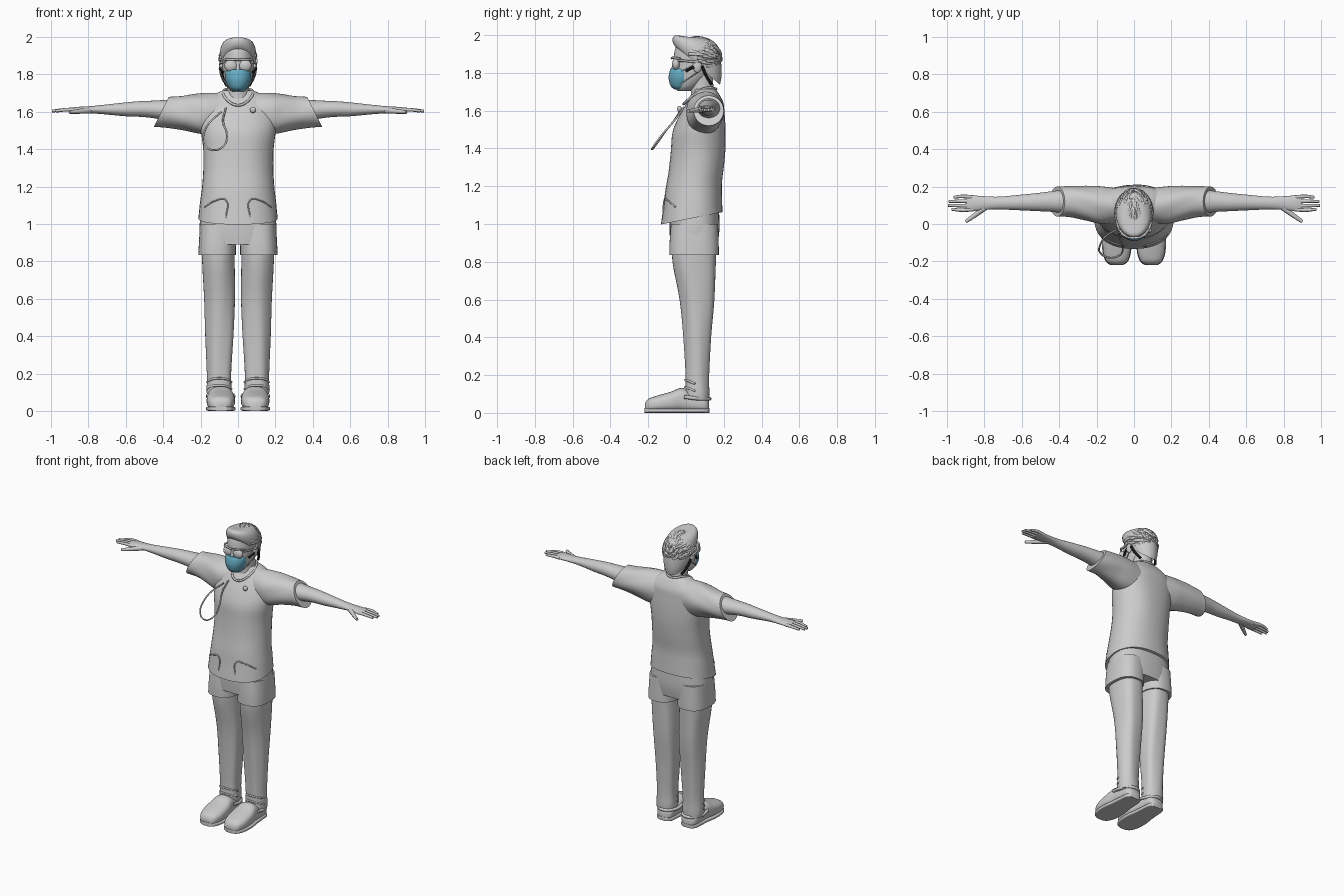
import bpy, bmesh, math, random
from mathutils import Vector

random.seed(4)
if "Cube" in bpy.data.objects:
    bpy.data.objects.remove(bpy.data.objects["Cube"])


def material(name, rgb):
    m = bpy.data.materials.new(name)
    m.use_nodes = True
    m.diffuse_color = (*rgb, 1)
    m.node_tree.nodes["Principled BSDF"].inputs["Base Color"].default_value = (*rgb, 1)
    return m


GREY = material("plain_grey", (0.6, 0.6, 0.6))
BLUE = material("mask_blue", (0.13, 0.42, 0.56))
BLACK = material("black", (0.01, 0.01, 0.01))


def finish(ob, mat):
    ob.data.materials.clear()
    ob.data.materials.append(mat)
    bpy.ops.object.select_all(action="DESELECT")
    ob.select_set(True)
    bpy.context.view_layer.objects.active = ob
    bpy.ops.object.shade_smooth_by_angle(angle=math.radians(50))
    return ob


def smooth_rows(rows, steps=4):
    """Catmull-Rom through rows of numbers."""
    out = []
    for i in range(len(rows) - 1):
        a, b = rows[max(i - 1, 0)], rows[i]
        c, d = rows[i + 1], rows[min(i + 2, len(rows) - 1)]
        for s in range(steps):
            t = s / steps
            out.append([0.5 * (2 * q + (r - p) * t + (2 * p - 5 * q + 4 * r - w) * t * t
                               + (3 * q - p - 3 * r + w) * t ** 3)
                        for p, q, r, w in zip(a, b, c, d)])
    return out + [list(rows[-1])]


def loft(name, axis, rows, mat=GREY, side=1, power=2.0, shear=(0, 0), folds=0.0, n=40):
    """Rows: position on axis, centre u, centre v, radius u, radius v.
    Shear tilts the first and last rings along the axis."""
    bm = bmesh.new()
    rings = []
    rows = smooth_rows(rows)
    for k, (p, cu, cv, ru, rv) in enumerate(rows):
        f = k / (len(rows) - 1)
        tilt = shear[0] * (1 - f) + shear[1] * f
        ring = []
        for i in range(n):
            a = math.tau * i / n
            c, s = math.cos(a), math.sin(a)
            w = 1 + folds * math.sin(5 * a + 4 * f) * math.sin(math.pi * f)
            u = math.copysign(abs(c) ** (2 / power), c) * ru * w
            v = math.copysign(abs(s) ** (2 / power), s) * rv * w
            q = p + tilt * v
            co = {"x": (q, cu + u, cv + v), "y": (cu + u, q, cv + v),
                  "z": (cu + u, cv + v, q)}[axis]
            ring.append(bm.verts.new((co[0] * side, co[1], co[2])))
        rings.append(ring)
    for r0, r1 in zip(rings, rings[1:]):
        for i in range(n):
            j = (i + 1) % n
            bm.faces.new((r0[i], r0[j], r1[j], r1[i]))
    bm.faces.new(rings[0])
    bm.faces.new(rings[-1])
    bmesh.ops.recalc_face_normals(bm, faces=bm.faces)
    me = bpy.data.meshes.new(name)
    bm.to_mesh(me)
    bm.free()
    ob = bpy.data.objects.new(name, me)
    bpy.context.collection.objects.link(ob)
    return finish(ob, mat)


def tubes(name, paths, radius, mat=GREY, side=1, taper=1.0, closed=False):
    """Round tubes along smooth paths, turned into one mesh."""
    cu = bpy.data.curves.new(name, "CURVE")
    cu.dimensions = "3D"
    cu.bevel_depth, cu.bevel_resolution, cu.resolution_u = radius, 2, 5
    cu.use_fill_caps = True
    for path in paths:
        sp = cu.splines.new("BEZIER")
        sp.bezier_points.add(len(path) - 1)
        sp.use_cyclic_u = closed
        for i, (b, co) in enumerate(zip(sp.bezier_points, path)):
            b.co = (co[0] * side, co[1], co[2])
            b.handle_left_type = b.handle_right_type = "AUTO"
            b.radius = 1 + (taper - 1) * i / (len(path) - 1)
    ob = bpy.data.objects.new(name, cu)
    bpy.context.collection.objects.link(ob)
    bpy.ops.object.select_all(action="DESELECT")
    ob.select_set(True)
    bpy.context.view_layer.objects.active = ob
    bpy.ops.object.convert(target="MESH")
    return finish(bpy.context.object, mat)


def ball(name, co, size, mat=GREY):
    bpy.ops.mesh.primitive_uv_sphere_add(segments=24, ring_count=14, location=co)
    ob = bpy.context.object
    ob.name, ob.scale = name, size
    return finish(ob, mat)


# Torso clothing
loft("shirt", "z", [
    (1.03, 0, .03, .212, .163), (1.12, 0, .035, .203, .155), (1.2, 0, .04, .193, .15),
    (1.3, 0, .055, .187, .147), (1.4, 0, .065, .188, .145), (1.5, 0, .07, .2, .14),
    (1.58, 0, .085, .2, .12), (1.64, 0, .1, .185, .098), (1.69, 0, .105, .13, .068),
    (1.715, 0, .1, .08, .055)], power=2.3, shear=(.2, 0), folds=.012)
loft("shorts_top", "z", [(.89, 0, .042, .2, .125), (.97, 0, .045, .207, .132),
                         (1.08, 0, .045, .196, .13)], power=2.5)
tubes("collar", [[(0, .16, 1.715), (.075, .09, 1.715), (.06, .02, 1.665), (0, -.012, 1.635),
                  (-.06, .02, 1.665), (-.075, .09, 1.715)]], .007, closed=True)
ball("badge", (.08, -.035, 1.61), (.016, .012, .016))

# Head
loft("neck", "z", [(1.6, 0, .09, .075, .07), (1.72, 0, .085, .06, .06),
                   (1.82, 0, .075, .062, .07)])
loft("head", "z", [
    (1.705, 0, -.01, .03, .035), (1.73, 0, .005, .055, .065), (1.78, 0, .03, .075, .095),
    (1.84, 0, .05, .083, .115), (1.9, 0, .055, .085, .118), (1.95, 0, .058, .075, .105),
    (1.98, 0, .06, .04, .06)])
loft("hair_cap", "z", [
    (1.835, 0, .065, .084, .115), (1.87, 0, .06, .094, .128), (1.92, 0, .058, .096, .128),
    (1.96, 0, .058, .083, .112), (1.982, 0, .06, .055, .075), (1.988, 0, .06, .02, .03)],
    shear=(-.85, 0))
locks = []
while len(locks) < 190:
    d = Vector((random.uniform(-1, 1), random.uniform(-1, 1), random.uniform(-.9, 1)))
    if d.length > 1 or d.normalized().z < .35 - .95 * (d.normalized().y + .5):
        continue
    sweep = Vector((random.uniform(-.15, .15), .22, -.05))
    path = []
    for i in range(4):
        e = (d.normalized() + sweep * i).normalized()
        lift = 1 + .02 * math.sin(i * 1.1)
        path.append((e.x * .097 * lift, .059 + e.y * .126 * lift, 1.876 + e.z * .11 * lift))
    locks.append(path)
tubes("hair_locks", locks, .009, taper=.3)
loft("nose", "z", [(1.8, 0, -.06, .016, .024), (1.83, 0, -.056, .012, .02),
                   (1.87, 0, -.05, .009, .012)], n=16)
loft("face_mask", "z", [
    (1.712, 0, -.03, .03, .03), (1.73, 0, -.026, .05, .055), (1.77, 0, -.022, .067, .07),
    (1.808, 0, -.018, .069, .069), (1.825, 0, -.022, .055, .057)], BLUE)
tubes("goggle_brow", [[(-.08, -.03, 1.875), (-.045, -.066, 1.88), (0, -.075, 1.878),
                       (.045, -.066, 1.88), (.08, -.03, 1.875)]], .006)

# Stethoscope hanging from the chest
tubes("stethoscope", [[(-.09, -.03, 1.6), (-.15, -.065, 1.545), (-.18, -.11, 1.49),
                       (-.18, -.155, 1.425), (-.13, -.18, 1.395), (-.075, -.165, 1.42),
                       (-.06, -.12, 1.48), (-.08, -.06, 1.55), (-.065, -.01, 1.62)]], .005)

for side, tag in ((1, "left"), (-1, "right")):
    # Face details
    ball(tag + "_goggle_lens", (.037 * side, -.052, 1.846), (.036, .022, .033))
    ball(tag + "_ear", (.089 * side, .06, 1.835), (.013, .024, .034))
    tubes(tag + "_goggle_temple", [[(.075, -.04, 1.865), (.09, 0, 1.863), (.095, .07, 1.855)]],
          .006, side=side)
    tubes(tag + "_mask_loop", [[(.06, -.035, 1.805), (.082, .01, 1.825), (.095, .05, 1.845)],
                               [(.057, -.03, 1.74), (.08, .02, 1.775), (.092, .06, 1.8)]],
          .003, side=side)
    tubes(tag + "_ear_strap", [[(.082, .0, 1.81), (.09, .025, 1.825), (.093, .045, 1.83)],
                               [(.096, .085, 1.835), (.085, .105, 1.79), (.06, .135, 1.74)]],
          .008, BLACK, side=side)

    # Sleeve, arm and hand
    loft(tag + "_sleeve", "x", [
        (.08, .1, 1.585, .09, .115), (.18, .1, 1.59, .1, .11), (.26, .11, 1.598, .092, .097),
        (.34, .12, 1.6, .083, .085), (.41, .12, 1.6, .08, .08)],
        side=side, shear=(0, -.5), folds=.03)
    loft(tag + "_arm", "x", [
        (.34, .12, 1.605, .068, .062), (.44, .12, 1.612, .055, .048),
        (.52, .117, 1.615, .048, .042), (.6, .115, 1.613, .042, .037),
        (.72, .112, 1.612, .034, .025), (.79, .112, 1.611, .036, .019),
        (.86, .11, 1.61, .042, .016), (.895, .11, 1.609, .038, .011)], side=side)
    tubes(tag + "_fingers", [
        [(.86, .11 + .026 * k, 1.61), (.92, .11 + .03 * k, 1.611), (tip, .11 + .026 * k, 1.604)]
        for k, tip in ((-1.2, .975), (-.4, .995), (.4, .99), (1.25, .965))],
        .0115, side=side, taper=.65)
    tubes(tag + "_thumb", [[(.79, .095, 1.608), (.84, .055, 1.603), (.9, .012, 1.598)]],
          .018, side=side, taper=.5)

    # Shorts and trousers
    loft(tag + "_shorts_leg", "z", [(.835, .112, .043, .1, .131), (.9, .11, .043, .099, .13),
                                    (1.0, .105, .045, .098, .125)], side=side, power=2.5)
    loft(tag + "_trouser_leg", "z", [
        (.07, .1, .06, .064, .062), (.11, .1, .06, .067, .063), (.2, .1, .06, .065, .062),
        (.4, .098, .06, .075, .073), (.6, .098, .06, .082, .092), (.8, .105, .045, .087, .115),
        (.92, .105, .045, .088, .118)], side=side, power=2.3, folds=.03)
    for s in (.62, 1):
        tubes(tag + "_trouser_fold", [[(.1 + .066 * math.sin(a), .06 - .064 * math.cos(a),
                                        .05 + .1 * s + .025 * math.cos(a))
                                       for a in (-1.4, -.7, 0, .7, 1.4)]], .006, side=side)

    # Clog: upper, sole and heel strap
    outline = ((-.218, .045, .03), (-.2, .07, .056), (-.15, .088, .073), (-.08, .108, .075),
               (-.02, .128, .066), (.04, .1, .061), (.1, .085, .055), (.122, .06, .032))
    loft(tag + "_clog", "y", [(y, .092, h / 2 + .004, w, h / 2) for y, h, w in outline],
         side=side, power=2.6)
    loft(tag + "_clog_sole", "y", [(y * 1.01, .092, .0125, w * 1.04, .0125)
                                   for y, h, w in outline], side=side, power=5)
    tubes(tag + "_clog_strap", [[(.025, -.01, .085), (.03, .07, .075), (.09, .125, .075),
                                 (.155, .07, .075), (.16, -.01, .085)]], .01, side=side)

# Front pockets as thin seams following the cloth
for side, tag in ((1, "left"), (-1, "right")):
    tubes(tag + "_pocket_seam", [[(.065, -.12, 1.03), (.067, -.114, 1.13), (.12, -.098, 1.125),
                                  (.178, -.055, 1.09)]], .004, side=side)
